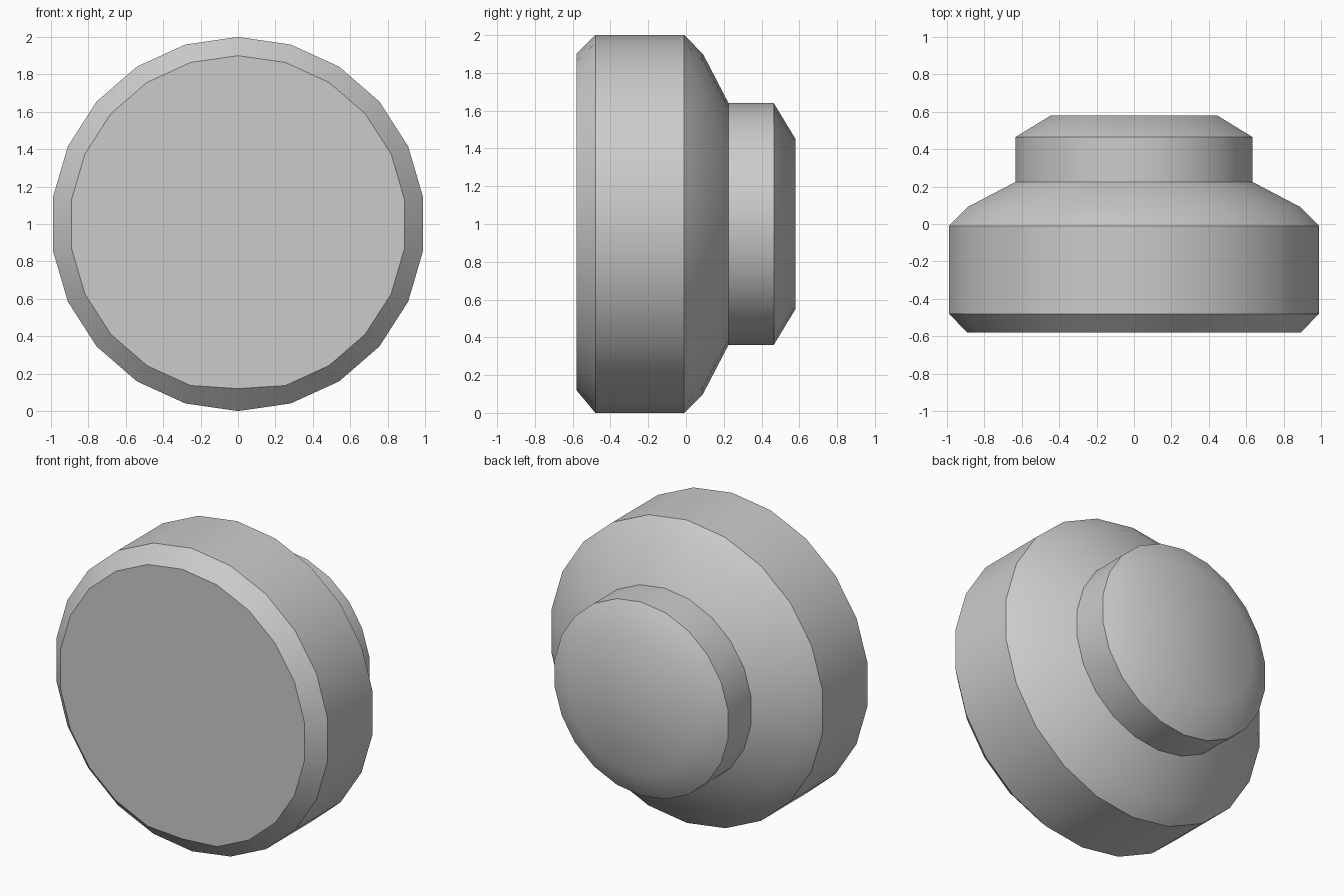
import bpy, bmesh, math

if "Cube" in bpy.data.objects:
    bpy.data.objects.remove(bpy.data.objects["Cube"])

SEGMENTS = 22
CENTRE_Z = 1.0

grey = bpy.data.materials.new("light grey")
grey.diffuse_color = (0.6, 0.6, 0.6, 1)
grey.use_nodes = True
grey.node_tree.nodes["Principled BSDF"].inputs["Base Color"].default_value = grey.diffuse_color

# (y, radius) from the flat front disc to the small domed back
PROFILE = [(-0.58, 0.9), (-0.48, 1.0), (-0.01, 1.0), (0.09, 0.9),
           (0.225, 0.64), (0.465, 0.64), (0.58, 0.45)]

bm = bmesh.new()
rings = []
for y, r in PROFILE:
    ring = []
    for i in range(SEGMENTS):
        a = 2 * math.pi * i / SEGMENTS + math.pi / 2
        ring.append(bm.verts.new((r * math.cos(a), y, CENTRE_Z + r * math.sin(a))))
    rings.append(ring)

# Front disc has a slightly flattened lower edge
for v in rings[0]:
    v.co.z = max(v.co.z, 0.12)

# Side bands and end caps
for a, b in zip(rings, rings[1:]):
    for i in range(SEGMENTS):
        j = (i + 1) % SEGMENTS
        bm.faces.new((a[i], a[j], b[j], b[i]))
bm.faces.new(rings[0])
bm.faces.new(rings[-1])
bmesh.ops.recalc_face_normals(bm, faces=bm.faces)

mesh = bpy.data.meshes.new("stepped_knob")
bm.to_mesh(mesh)
bm.free()
mesh.materials.append(grey)
knob = bpy.data.objects.new("stepped_knob", mesh)
bpy.context.collection.objects.link(knob)

# Smooth surfaces with crisp step edges
bpy.context.view_layer.objects.active = knob
knob.select_set(True)
bpy.ops.object.shade_smooth_by_angle(angle=math.radians(38))
